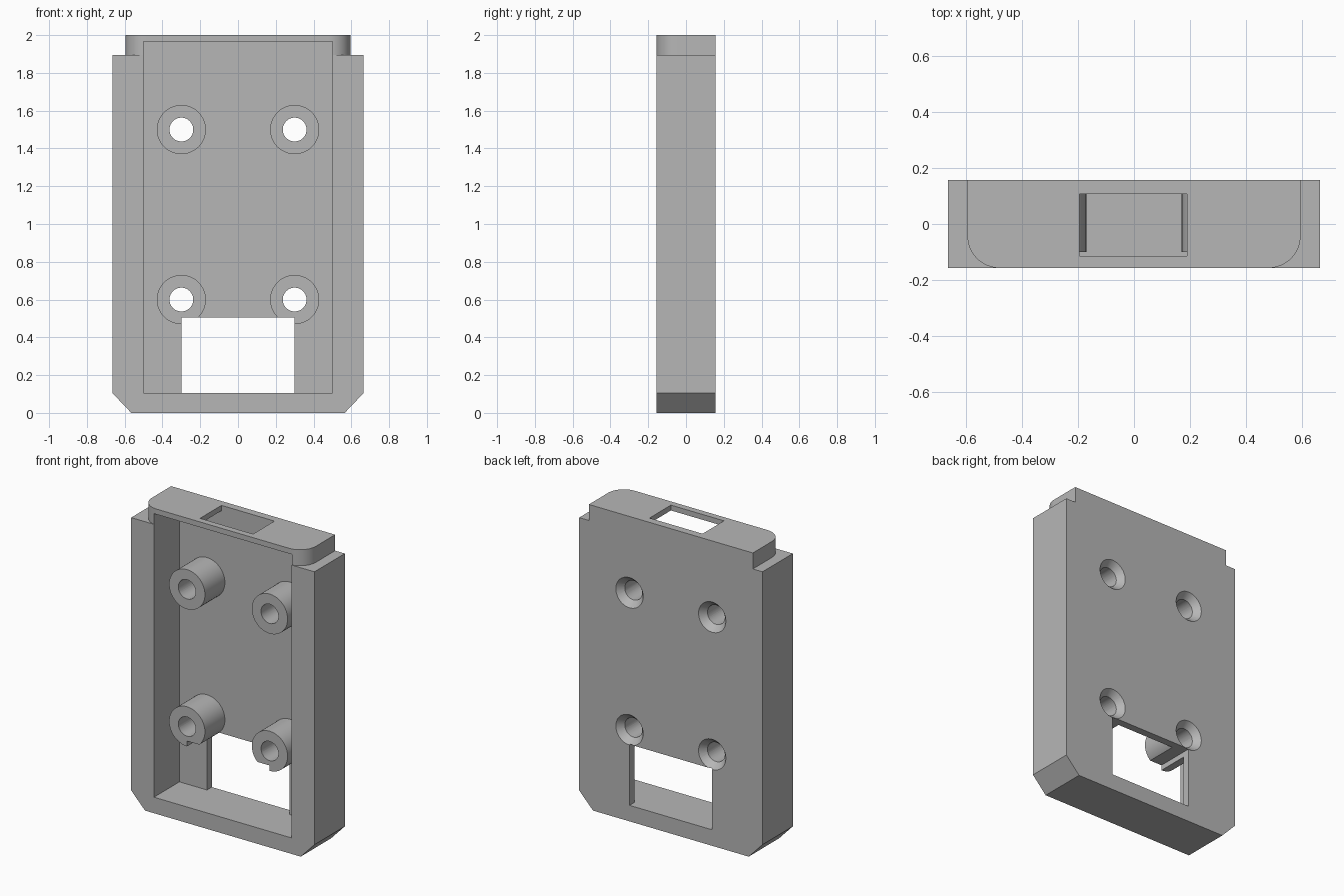
import bpy, bmesh, math
from mathutils import Matrix

cube = bpy.data.objects.get("Cube")
if cube:
    bpy.data.objects.remove(cube, do_unlink=True)

HALF_Y = 0.157      # half of the case depth
FLOOR_Y = 0.107     # inner face of the back plate
SHOULDER_Z = 1.895

grey = bpy.data.materials.new("plain_grey")
grey.use_nodes = True
colour = (0.47, 0.47, 0.47, 1)
grey.diffuse_color = colour
grey.node_tree.nodes["Principled BSDF"].inputs["Base Color"].default_value = colour


def finish(bm, name):
    bmesh.ops.recalc_face_normals(bm, faces=bm.faces)
    mesh = bpy.data.meshes.new(name)
    bm.to_mesh(mesh)
    bm.free()
    mesh.materials.append(grey)
    obj = bpy.data.objects.new(name, mesh)
    bpy.context.collection.objects.link(obj)
    return obj


def prism(name, points, offset):
    """Extrude a closed outline of 3D points along an offset."""
    bm = bmesh.new()
    face = bm.faces.new([bm.verts.new(p) for p in points])
    result = bmesh.ops.extrude_face_region(bm, geom=[face])
    verts = [v for v in result["geom"] if isinstance(v, bmesh.types.BMVert)]
    bmesh.ops.translate(bm, verts=verts, vec=offset)
    return finish(bm, name)


def box(name, x0, x1, y0, y1, z0, z1):
    outline = [(x0, y0, z0), (x1, y0, z0), (x1, y1, z0), (x0, y1, z0)]
    return prism(name, outline, (0, 0, z1 - z0))


def cone(name, x, z, y0, y1, r0, r1):
    """Round part along y, radius r0 at y0 and r1 at y1."""
    bm = bmesh.new()
    place = Matrix.Translation((x, (y0 + y1) / 2, z)) @ Matrix.Rotation(-math.pi / 2, 4, "X")
    bmesh.ops.create_cone(bm, cap_ends=True, segments=48, radius1=r0, radius2=r1,
                          depth=y1 - y0, matrix=place)
    return finish(bm, name)


def combine(target, tool, operation):
    mod = target.modifiers.new(tool.name, "BOOLEAN")
    mod.operation = operation
    mod.solver = "EXACT"
    mod.object = tool
    bpy.context.view_layer.objects.active = target
    bpy.ops.object.modifier_apply(modifier=mod.name)
    bpy.data.objects.remove(tool, do_unlink=True)


# Main body with chamfered bottom corners
half = [(0.565, 0), (0.665, 0.105), (0.665, SHOULDER_Z)]
outline = half + [(-x, z) for x, z in reversed(half)]
case = prism("case_body", [(x, -HALF_Y, z) for x, z in outline], (0, 2 * HALF_Y, 0))

# Top tab with rounded front corners
radius = 0.115
arc = [(0.595 - radius + radius * math.cos(a), -HALF_Y + radius - radius * math.sin(a))
       for a in (math.pi / 2 * i / 16 for i in range(17))]
side = [(0.595, HALF_Y)] + arc
tab = [(x, y, SHOULDER_Z - 0.1) for x, y in side + [(-x, y) for x, y in reversed(side)]]
combine(case, prism("top_tab", tab, (0, 0, 2.1 - SHOULDER_Z)), "UNION")

# Open front cavity and the slot through the top
combine(case, box("cavity", -0.5, 0.5, -0.3, FLOOR_Y, 0.105, 1.965), "DIFFERENCE")
combine(case, box("top_slot", -0.195, 0.19, -0.115, FLOOR_Y, 1.8, 2.1), "DIFFERENCE")

# Screw posts
posts = [(x, z) for x in (-0.3, 0.3) for z in (0.6, 1.5)]
for x, z in posts:
    combine(case, cone("screw_post", x, z, -0.1, FLOOR_Y + 0.02, 0.13, 0.13), "UNION")

# Back window, which also trims the lower posts
combine(case, box("window", -0.3, 0.3, -0.3, 0.3, 0.105, 0.505), "DIFFERENCE")

# Screw holes with countersinks on the back
for x, z in posts:
    combine(case, cone("screw_hole", x, z, -0.3, 0.3, 0.063, 0.063), "DIFFERENCE")
    combine(case, cone("countersink", x, z, HALF_Y - 0.05, HALF_Y + 0.01, 0.055, 0.108), "DIFFERENCE")

bpy.ops.object.select_all(action="DESELECT")
case.select_set(True)
bpy.context.view_layer.objects.active = case
bpy.ops.object.shade_smooth_by_angle(angle=math.radians(30))
